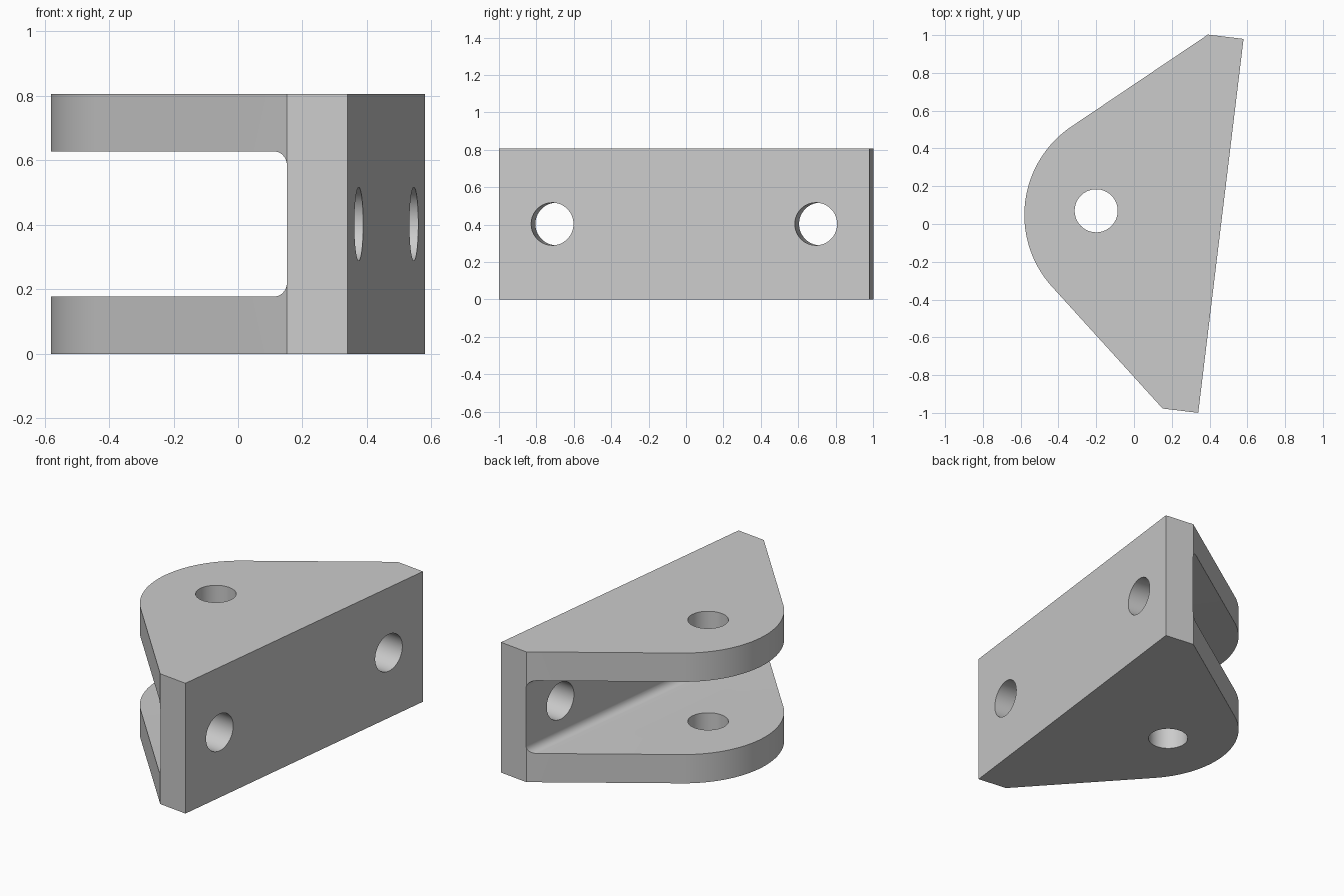
import bpy, bmesh, math
from mathutils import Matrix, Vector

if "Cube" in bpy.data.objects:
    bpy.data.objects.remove(bpy.data.objects["Cube"])

HEIGHT, HALF_LEN, WALL = 0.806, 0.997, 0.19
NOSE_X, NOSE_R = -0.479, 0.565          # centre and radius of the rounded arm end
HOLE_R = 0.114
SLOT_LOW, SLOT_HIGH, FILLET = 0.178, 0.628, 0.045
PLACE = Matrix.Translation((0.46, -0.01, 0)) @ Matrix.Rotation(-0.1206, 4, "Z")

grey = bpy.data.materials.new("plain grey")
grey.use_nodes = True
grey.diffuse_color = (0.6, 0.6, 0.6, 1)
grey.node_tree.nodes["Principled BSDF"].inputs["Base Color"].default_value = (0.6, 0.6, 0.6, 1)


def prism(name, points, offset):
    """Extrude a closed loop of 3D points along offset."""
    bm = bmesh.new()
    face = bm.faces.new([bm.verts.new(p) for p in points])
    made = bmesh.ops.extrude_face_region(bm, geom=[face])["geom"]
    verts = [v for v in made if isinstance(v, bmesh.types.BMVert)]
    bmesh.ops.translate(bm, verts=verts, vec=Vector(offset))
    bmesh.ops.recalc_face_normals(bm, faces=bm.faces)
    mesh = bpy.data.meshes.new(name)
    bm.to_mesh(mesh)
    bm.free()
    mesh.materials.append(grey)
    obj = bpy.data.objects.new(name, mesh)
    bpy.context.collection.objects.link(obj)
    return obj


def arc(cx, cy, r, start, end, steps):
    angles = [start + (end - start) * i / steps for i in range(steps + 1)]
    return [(cx + r * math.cos(a), cy + r * math.sin(a)) for a in angles]


# Bracket outline: mounting plate with sides tangent to the rounded nose
dx = -WALL - NOSE_X
tangent = math.atan2(HALF_LEN, dx) + math.acos(NOSE_R / math.hypot(dx, HALF_LEN))
outline = [(0, -HALF_LEN), (0, HALF_LEN), (-WALL, HALF_LEN)]
outline += arc(NOSE_X, 0, NOSE_R, tangent, 2 * math.pi - tangent, 48)
outline.append((-WALL, -HALF_LEN))
bracket = prism("clevis_bracket", [(x, y, 0) for x, y in outline], (0, 0, HEIGHT))

# Slot between the two arms, with filleted inner corners
wall_x = -WALL + 0.0008
quarter = math.pi / 2
slot = [(-2, SLOT_LOW)]
slot += arc(wall_x - FILLET, SLOT_LOW + FILLET, FILLET, -quarter, 0, 10)
slot += arc(wall_x - FILLET, SLOT_HIGH - FILLET, FILLET, 0, quarter, 10)
slot.append((-2, SLOT_HIGH))
cutters = [prism("slot_cutter", [(x, -1.5, z) for x, z in slot], (0, 3, 0))]

# Pin hole through both arms
circle = arc(0, 0, HOLE_R, 0, 2 * math.pi, 64)[:-1]
cutters.append(prism("pin_hole_cutter", [(x - 0.665, y, -0.2) for x, y in circle], (0, 0, 1.3)))

# Two mounting holes through the plate
for side in (-1, 1):
    ring = [(-0.3, y + side * 0.71, z + HEIGHT / 2) for y, z in circle]
    cutters.append(prism("mounting_hole_cutter", ring, (0.5, 0, 0)))

# Cut, then discard the cutters
bpy.context.view_layer.objects.active = bracket
for cutter in cutters:
    cutter.hide_render = True
    mod = bracket.modifiers.new("cut", "BOOLEAN")
    mod.operation = "DIFFERENCE"
    mod.solver = "EXACT"
    mod.object = cutter
    bpy.ops.object.modifier_apply(modifier=mod.name)
    bpy.data.objects.remove(cutter)

# Turn into place and smooth the curved walls
bracket.data.transform(PLACE)
bpy.ops.object.select_all(action="DESELECT")
bracket.select_set(True)
bpy.ops.object.shade_smooth_by_angle(angle=math.radians(30))
